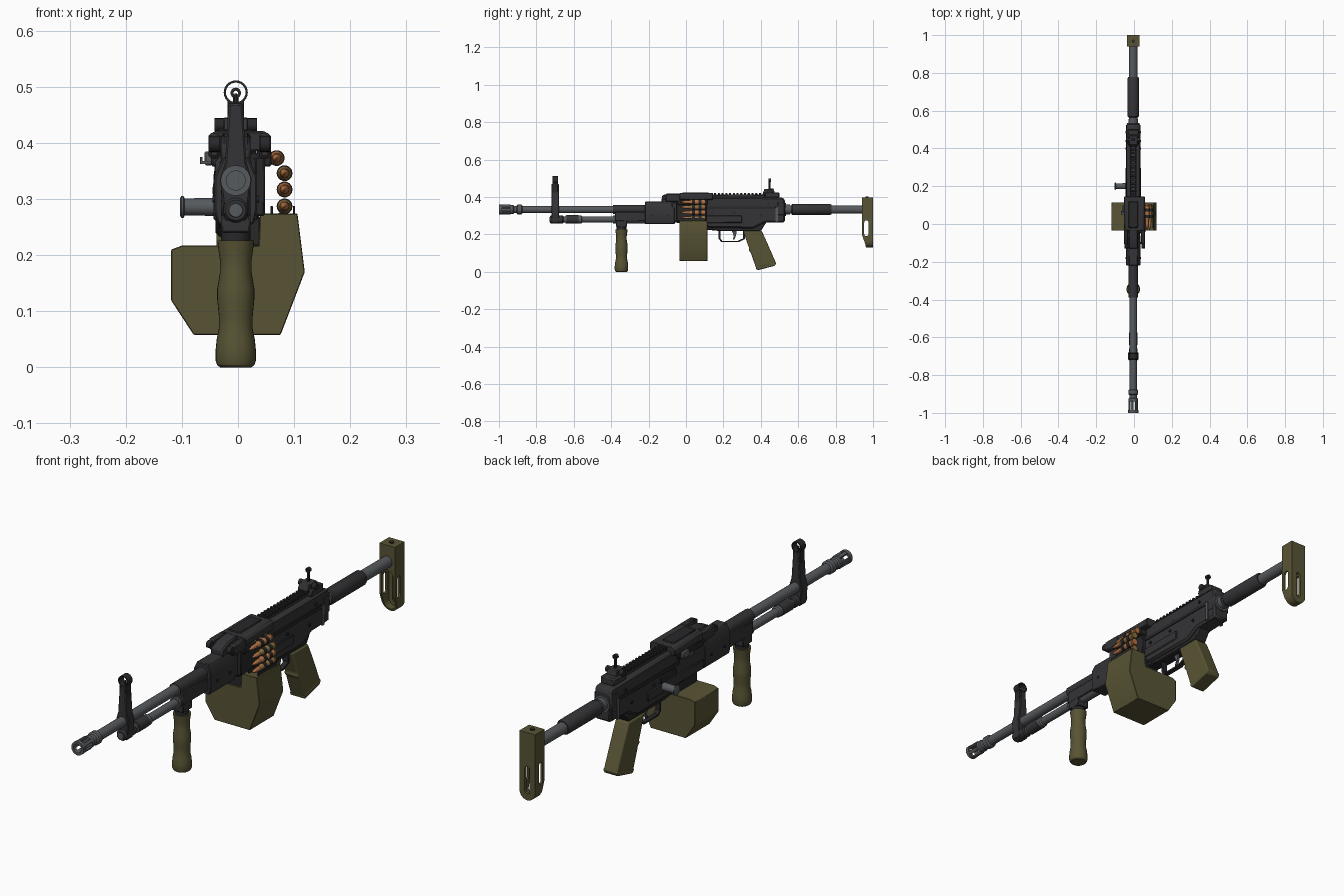
import bpy, bmesh, math
from mathutils import Vector

if "Cube" in bpy.data.objects:
    bpy.data.objects.remove(bpy.data.objects["Cube"])

CX, BZ, GZ = -0.004, 0.333, 0.28   # gun centre line, barrel height, gas tube height

def mat(name, r, g, b):
    m = bpy.data.materials.new(name)
    m.diffuse_color = (r, g, b, 1)
    m.use_nodes = True
    m.node_tree.nodes["Principled BSDF"].inputs["Base Color"].default_value = m.diffuse_color
    return m

DARK = mat("dark gunmetal", .034, .034, .037)
BLACK = mat("black metal", .021, .021, .023)
GREY = mat("steel grey", .095, .103, .11)
OLIVE = mat("olive polymer", .098, .088, .035)
COPPER = mat("copper", .45, .17, .06)
BRASS = mat("dull brass", .27, .16, .05)

def finish(bm, name, m, bevel=0, seg=1):
    bmesh.ops.recalc_face_normals(bm, faces=bm.faces)
    me = bpy.data.meshes.new(name)
    bm.to_mesh(me)
    bm.free()
    ob = bpy.data.objects.new(name, me)
    bpy.context.collection.objects.link(ob)
    me.materials.append(m)
    if bevel:
        b = ob.modifiers.new("bevel", 'BEVEL')
        b.width, b.segments, b.limit_method = bevel, seg, 'ANGLE'
    return ob

def prism(name, axis, pts, a, b, m, bevel=0, seg=1):
    """Polygon of (y,z), (x,z) or (x,y) points swept from a to b on the axis."""
    bm = bmesh.new()
    at = {'x': lambda p, t: (t, p[0], p[1]), 'y': lambda p, t: (p[0], t, p[1]),
          'z': lambda p, t: (p[0], p[1], t)}[axis]
    lo = [bm.verts.new(at(p, a)) for p in pts]
    hi = [bm.verts.new(at(p, b)) for p in pts]
    bm.faces.new(lo)
    bm.faces.new(hi[::-1])
    for i in range(len(pts)):
        j = (i + 1) % len(pts)
        bm.faces.new((lo[i], hi[i], hi[j], lo[j]))
    return finish(bm, name, m, bevel, seg)

def box(name, x0, x1, y0, y1, z0, z1, m, bevel=0.003):
    return prism(name, 'x', [(y0, z0), (y1, z0), (y1, z1), (y0, z1)], x0, x1, m, bevel)

def lathe(name, axis, prof, c, m, n=24, closed=False):
    """Revolve (position, radius) points; c is the centre in the other two axes."""
    bm = bmesh.new()
    rings = []
    for t, r in prof:
        ring = []
        for i in range(n):
            a = 2 * math.pi * i / n
            u, v = c[0] + r * math.cos(a), c[1] + r * math.sin(a)
            ring.append(bm.verts.new({'x': (t, u, v), 'y': (u, t, v), 'z': (u, v, t)}[axis]))
        rings.append(ring)
    pairs = list(zip(rings, rings[1:])) + ([(rings[-1], rings[0])] if closed else [])
    for p, q in pairs:
        for i in range(n):
            bm.faces.new((p[i], p[(i + 1) % n], q[(i + 1) % n], q[i]))
    if not closed:
        bm.faces.new(rings[0])
        bm.faces.new(rings[-1])
    return finish(bm, name, m)

def tube(name, axis, a, b, ro, ri, c, m, n=24):
    return lathe(name, axis, [(a, ro), (b, ro), (b, ri), (a, ri)], c, m, n, True)

def rod(name, axis, a, b, r, c, m, n=20):
    return lathe(name, axis, [(a, r), (b, r)], c, m, n)

def cut(ob, cutter):
    d = ob.modifiers.new("cut", 'BOOLEAN')
    d.operation, d.object, d.solver = 'DIFFERENCE', cutter, 'EXACT'
    cutter.hide_render = True
    cutter.hide_set(True)

def slot(u0, u1, z0, z1, n=8):
    """Upright rounded slot outline."""
    c, r = (u0 + u1) / 2, (u1 - u0) / 2
    top = [(c + r * math.cos(math.pi * i / n), z1 - r + r * math.sin(math.pi * i / n)) for i in range(n + 1)]
    bot = [(c - r * math.cos(math.pi * i / n), z0 + r - r * math.sin(math.pi * i / n)) for i in range(n + 1)]
    return top + bot

# Barrel and flash hider
lathe("barrel", 'y', [(-.90, .019), (-.39, .0195), (-.39, .023), (-.20, .023)], (CX, BZ), GREY)
tube("muzzle_ring", 'y', -1, -.985, .027, .017, (CX, BZ), GREY)
lathe("muzzle_collar", 'y', [(-.94, .024), (-.925, .024), (-.92, .02), (-.905, .02), (-.90, .026), (-.88, .026), (-.875, .02)], (CX, BZ), GREY)
for i in range(5):
    a = math.pi * (.3 + .4 * i)
    p = box(f"muzzle_prong_{i}", -.007, .007, -.987, -.938, .017, .0255, GREY, .001)
    p.location = (CX, 0, BZ)
    p.rotation_euler = (0, a, 0)
tube("barrel_sleeve", 'y', -.39, -.21, .025, .02, (CX, BZ), DARK)

# Gas tube
lathe("gas_tube", 'y', [(-.73, .012), (-.72, .016), (-.645, .016), (-.645, .021), (-.56, .021), (-.555, .016), (-.39, .016), (-.39, .022), (-.21, .022)], (CX, GZ), GREY)
tube("gas_tube_collar", 'y', -.64, -.575, .0225, .015, (CX, GZ), DARK)
box("tube_clamp", -.03, .022, -.38, -.21, .27, .32, DARK)

# Front sight
prism("front_sight_block", 'y', [(-.024, .262), (.016, .262), (.02, .30), (.024, .335), (.015, .365), (.008, .47), (-.016, .47), (-.023, .365), (-.032, .335), (-.028, .30)], -.72, -.68, DARK, .003)
lathe("front_sight_foot", 'y', [(-.728, .018), (-.722, .022), (-.66, .022), (-.655, .018)], (CX, GZ), DARK)
tube("front_sight_hood", 'y', -.715, -.685, .0215, .0175, (CX, .49), BLACK)
box("front_sight_pin", CX - .002, CX + .002, -.703, -.697, .465, .488, BLACK, 0)
for s in (-1, 1):
    box("front_sight_rib", CX + s * .012 - .003, CX + s * .012 + .003, -.715, -.685, .36, .475, BLACK, .001)

# Front grip
lathe("front_grip", 'z', [(0, .028), (.004, .033), (.012, .036), (.03, .036), (.05, .034), (.07, .030), (.09, .030), (.12, .033), (.14, .033), (.17, .028), (.19, .028), (.21, .031), (.226, .033), (.226, .028)], (CX, -.345), OLIVE, 28)
rod("front_grip_mount", 'z', .222, .245, .026, (CX, -.345), BLACK)
box("front_grip_clamp", -.03, .022, -.375, -.315, .24, .275, DARK)

# Receiver
prism("front_trunnion", 'y', [(-.036, .255), (.028, .255), (.034, .28), (.034, .34), (.018, .375), (-.026, .375), (-.042, .34), (-.042, .28)], -.22, -.06, DARK, .003)
prism("receiver", 'x', [(-.08, .265), (.10, .25), (.12, .235), (.36, .232), (.42, .262), (.53, .265), (.53, .385), (.515, .398), (.10, .40), (.08, .375), (-.08, .375)], -.040, .032, DARK, .008)
prism("lower_frame", 'x', [(.07, .265), (.11, .225), (.18, .218), (.40, .218), (.43, .265)], -.03, .022, BLACK, .004)
box("rear_cap", -.042, .034, .485, .53, .30, .375, DARK, .006)
for s, x in ((-1, -.040), (1, .032)):
    box("side_rail", x - .003, x + .003, .10, .48, .335, .35, BLACK, .001)
    box("side_plate", x - .004, x + .004, -.05, .30, .262, .30, DARK)
    box("rear_bracket", x - .004, x + .004, .478, .492, .265, .345, GREY, .001)
    for y, z in ((.14, .315), (.26, .315), (.40, .30), (.44, .365), (-.18, .30), (-.10, .30)):
        rod("rivet", 'x', x - .005, x + .005, .006, (y, z), BLACK, 12)
box("ejection_port", -.0445, -.037, .12, .22, .30, .33, BLACK)
box("right_feed_bracket", .03, .048, -.05, .11, .27, .375, BLACK)
box("magazine_mount", -.03, .04, -.03, .11, .215, .27, BLACK)

# Feed tray, cover and hinges
box("feed_tray", -.048, .06, -.045, .115, .358, .383, BLACK)
prism("feed_cover", 'y', [(-.052, .385), (.058, .385), (.058, .412), (.048, .421), (-.042, .421), (-.052, .412)], -.035, .145, DARK, .003)
prism("cover_front", 'x', [(-.13, .36), (-.03, .36), (-.03, .418), (-.09, .412), (-.13, .395)], -.030, .022, DARK, .005)
for x in (-.042, .048):
    box("hinge_lug", x - .011, x + .011, -.11, -.03, .372, .418, DARK, .006)
    rod("hinge_pin", 'y', -.117, -.03, .008, (x, .404), GREY, 16)
    rod("hinge_knob", 'x', x - .009, x + .009, .014, (-.115, .398), BLACK, 16)
box("cover_rib", -.03, .022, -.02, .12, .418, .425, BLACK)
box("cover_latch", -.06, -.045, .06, .10, .36, .385, GREY)
prism("latch_hook", 'x', [(.05, .362), (.07, .362), (.07, .368), (.05, .368)], -.067, -.045, GREY)
box("latch_hook_tip", -.068, -.063, .05, .07, .362, .375, GREY, .001)

# Top rail
box("rail_base", -.019, .011, .13, .45, .395, .412, DARK)
for i in range(15):
    y = .15 + .02 * i
    box("rail_tooth", -.022, .014, y, y + .011, .41, .42, BLACK, .001)

# Rear sight
box("rear_sight_base", -.035, .027, .42, .50, .395, .425, DARK, .005)
prism("rear_sight_mount", 'x', [(.41, .42), (.475, .42), (.468, .445), (.42, .443)], -.026, .018, DARK, .002)
rod("rear_sight_post", 'z', .44, .482, .005, (CX, .447), BLACK, 12)
tube("rear_sight_ring", 'y', .44, .454, .0095, .004, (CX, .489), BLACK, 16)
rod("rear_sight_drum", 'x', -.042, .034, .012, (.447, .432), BLACK, 16)

# Side handle on the left
lathe("side_handle", 'x', [(-.103, .016), (-.101, .0195), (-.097, .0195), (-.095, .015), (-.05, .016), (-.035, .016)], (.20, .286), GREY)

# Trigger and guard
prism("trigger", 'x', [(.245, .22), (.27, .22), (.268, .195), (.258, .172), (.25, .172), (.256, .19)], -.009, .001, GREY, .001)
guard = prism("trigger_guard", 'x', [(.175, .225), (.175, .175), (.19, .158), (.28, .158), (.315, .175), (.32, .225)], -.014, .006, BLACK, .001)
cut(guard, prism("guard_cutter", 'x', [(.184, .219), (.184, .178), (.194, .165), (.276, .165), (.306, .179), (.306, .219)], -.05, .05, BLACK))

# Pistol grip
prism("pistol_grip", 'x', [(.305, .218), (.405, .218), (.425, .175), (.482, .045), (.47, .033), (.385, .012), (.375, .02), (.345, .105), (.335, .112), (.338, .125)], CX - .03, CX + .03, OLIVE, .016, 4)
prism("pistol_grip_base", 'x', [(.376, .014), (.385, .009), (.475, .032), (.482, .045), (.479, .052), (.373, .025)], CX - .031, CX + .031, OLIVE, .008, 3)

# Ammunition box
prism("ammo_box", 'y', [(-.119, .21), (-.10, .217), (.037, .217), (.039, .274), (.106, .274), (.119, .17), (.076, .058), (-.079, .058), (-.119, .119)], -.035, .115, OLIVE, .0015)
for x in (.06, .1):
    box("box_lip", x - .002, x + .002, -.02, .10, .27, .288, BLACK, .001)

# Cartridge belt
for i, (x, z) in enumerate([(.047, .378), (.069, .373), (.083, .346), (.083, .317), (.083, .287), (.078, .262)]):
    lathe(f"bullet_{i}", 'y', [(-.032, .001), (-.024, .004), (-.008, .0075), (.008, .0085), (.012, .0085)], (x, z), COPPER, 14)
    lathe(f"cartridge_case_{i}", 'y', [(.01, .009), (.02, .009), (.03, .0125), (.095, .013), (.097, .011), (.10, .011), (.10, .013), (.105, .013)], (x, z), COPPER if i % 2 else BRASS, 14)
    for y in (.032, .066):
        rod("belt_link", 'y', y, y + .016, .0142, (x, z), BLACK, 14)

# Stock tube
lathe("stock_tube", 'y', [(.52, .034), (.535, .034), (.535, .026), (.555, .026), (.555, .022), (.95, .022)], (CX, BZ), GREY)
lathe("stock_sleeve", 'y', [(.565, .026), (.57, .03), (.77, .03), (.778, .026)], (CX, BZ), DARK)

# Butt plate: rounded foot, hollow front, slots on the back and sides
foot = [(CX + .034 * math.cos(math.pi * i / 12), .164 - .034 * math.sin(math.pi * i / 12)) for i in range(13)]
butt = prism("butt_plate", 'y', foot + [(CX - .034, .398), (CX + .034, .398)], .94, 1.0, OLIVE)
cut(butt, prism("butt_hollow_cutter", 'y', slot(CX - .026, CX + .026, .138, .30), .90, .988, OLIVE))
cut(butt, prism("butt_side_cutter", 'x', slot(.953, .976, .19, .275), -.1, .1, OLIVE))
cut(butt, prism("butt_back_cutter", 'y', slot(CX - .011, CX + .011, .155, .265), .9, 1.1, OLIVE))
cut(butt, prism("butt_taper_cutter", 'x', [(.90, .10), (.968, .10), (.958, .15), (.94, .20), (.90, .22)], -.1, .1, OLIVE))
rod("butt_button", 'z', .396, .402, .009, (CX, .968), BLACK, 16)

# Smooth round parts, keep hard edges
for ob in list(bpy.data.objects):
    if ob.type == 'MESH' and not ob.hide_render:
        bpy.ops.object.select_all(action='DESELECT')
        ob.select_set(True)
        bpy.context.view_layer.objects.active = ob
        bpy.ops.object.shade_smooth_by_angle(angle=math.radians(30))
